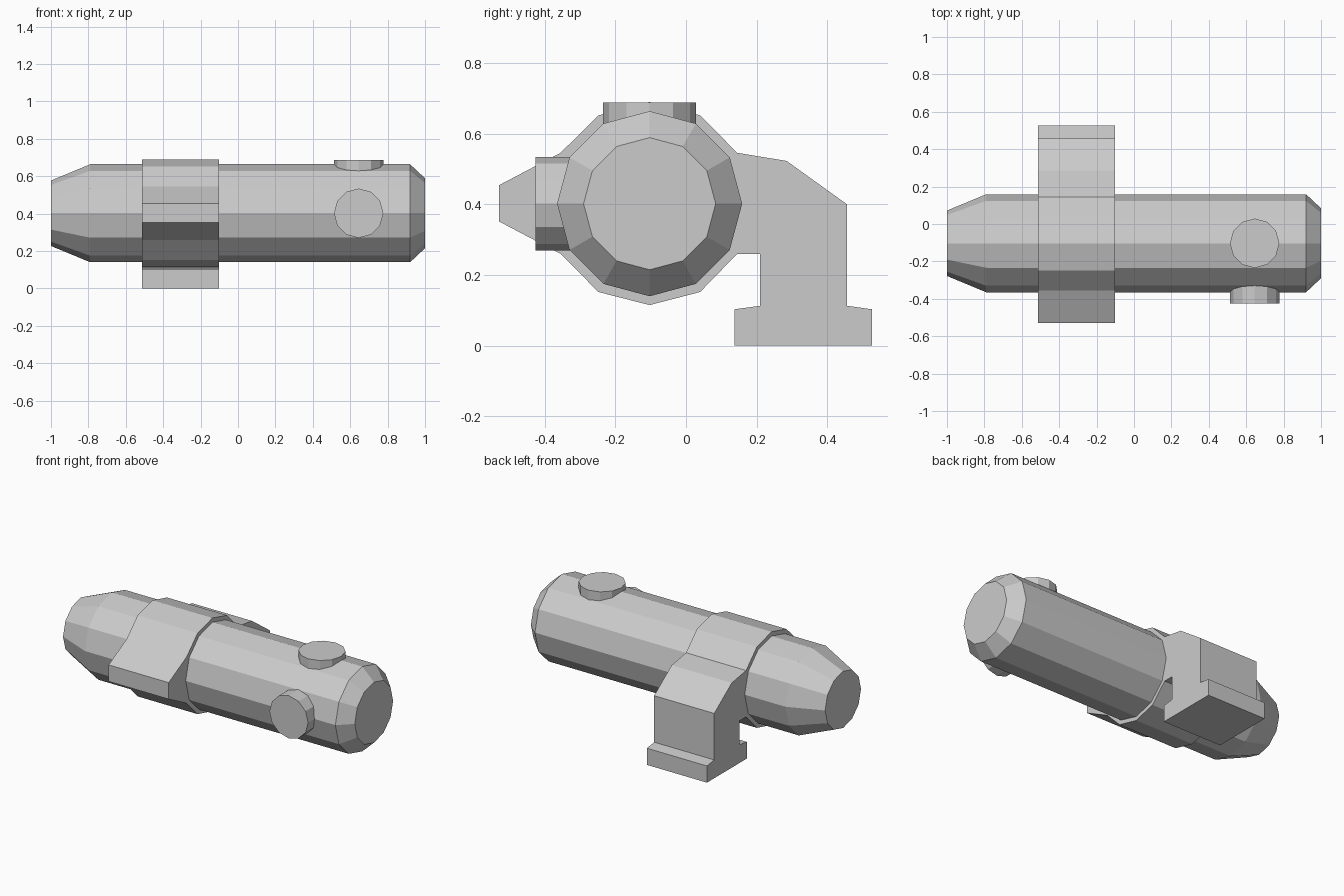
import bpy, bmesh, math
from mathutils import Matrix, Vector

cube = bpy.data.objects.get("Cube")
if cube:
    bpy.data.objects.remove(cube, do_unlink=True)

grey = bpy.data.materials.new("light grey")
grey.use_nodes = True
colour = (0.6, 0.6, 0.6, 1)
grey.diffuse_color = colour
grey.node_tree.nodes["Principled BSDF"].inputs["Base Color"].default_value = colour

AXIS_Y, AXIS_Z = -0.103, 0.402
SIDES = 12


def finish(name, bm):
    bmesh.ops.recalc_face_normals(bm, faces=bm.faces)
    mesh = bpy.data.meshes.new(name)
    bm.to_mesh(mesh)
    bm.free()
    mesh.materials.append(grey)
    obj = bpy.data.objects.new(name, mesh)
    bpy.context.collection.objects.link(obj)
    return obj


def tube(name, sections):
    """Capped polygonal tube along x from (x, radius) sections."""
    bm = bmesh.new()
    rings = []
    for x, r in sections:
        angles = [math.tau * i / SIDES for i in range(SIDES)]
        rings.append([bm.verts.new((x, AXIS_Y + r * math.cos(a), AXIS_Z + r * math.sin(a)))
                      for a in angles])
    for a, b in zip(rings, rings[1:]):
        for i in range(SIDES):
            j = (i + 1) % SIDES
            bm.faces.new((a[i], a[j], b[j], b[i]))
    bm.faces.new(rings[0])
    bm.faces.new(rings[-1])
    return finish(name, bm)


def knob(name, direction, start, end):
    """Short round knob standing out from the tube axis."""
    bm = bmesh.new()
    bmesh.ops.create_cone(bm, cap_ends=True, segments=SIDES, radius1=0.132,
                          radius2=0.132, depth=end - start)
    d = Vector(direction)
    turn = Vector((0, 0, 1)).rotation_difference(d).to_matrix().to_4x4()
    centre = Vector((0.645, AXIS_Y, AXIS_Z)) + d * (start + end) / 2
    bm.transform(Matrix.Translation(centre) @ turn)
    return finish(name, bm)


def extrude_x(name, profile, x0, x1):
    """Solid from a (y, z) outline pulled along x."""
    bm = bmesh.new()
    face = bm.faces.new([bm.verts.new((x0, y, z)) for y, z in profile])
    out = bmesh.ops.extrude_face_region(bm, geom=[face])
    bmesh.ops.translate(bm, vec=(x1 - x0, 0, 0),
                        verts=[v for v in out["geom"] if isinstance(v, bmesh.types.BMVert)])
    return finish(name, bm)


# Main body with tapered ends
tube("scope_tube", [(-1, 0.175), (-0.79, 0.262), (0.92, 0.262), (1, 0.187)])

# Adjustment knobs on top and front
knob("top_knob", (0, 0, 1), 0.15, 0.286)
knob("front_knob", (0, -1, 0), 0.15, 0.323)

# Clamp ring, arm and foot in a single outline
clamp = [(-0.103, 0.69), (0.04, 0.652), (0.145, 0.546), (0.285, 0.523), (0.456, 0.40),
         (0.456, 0.113), (0.527, 0.103), (0.527, 0), (0.138, 0), (0.138, 0.103),
         (0.209, 0.113), (0.209, 0.26), (0.145, 0.26), (0.04, 0.152), (-0.103, 0.115),
         (-0.248, 0.152), (-0.355, 0.26), (-0.53, 0.352), (-0.53, 0.454),
         (-0.355, 0.546), (-0.248, 0.652)]
extrude_x("clamp_mount", clamp, -0.512, -0.102)
